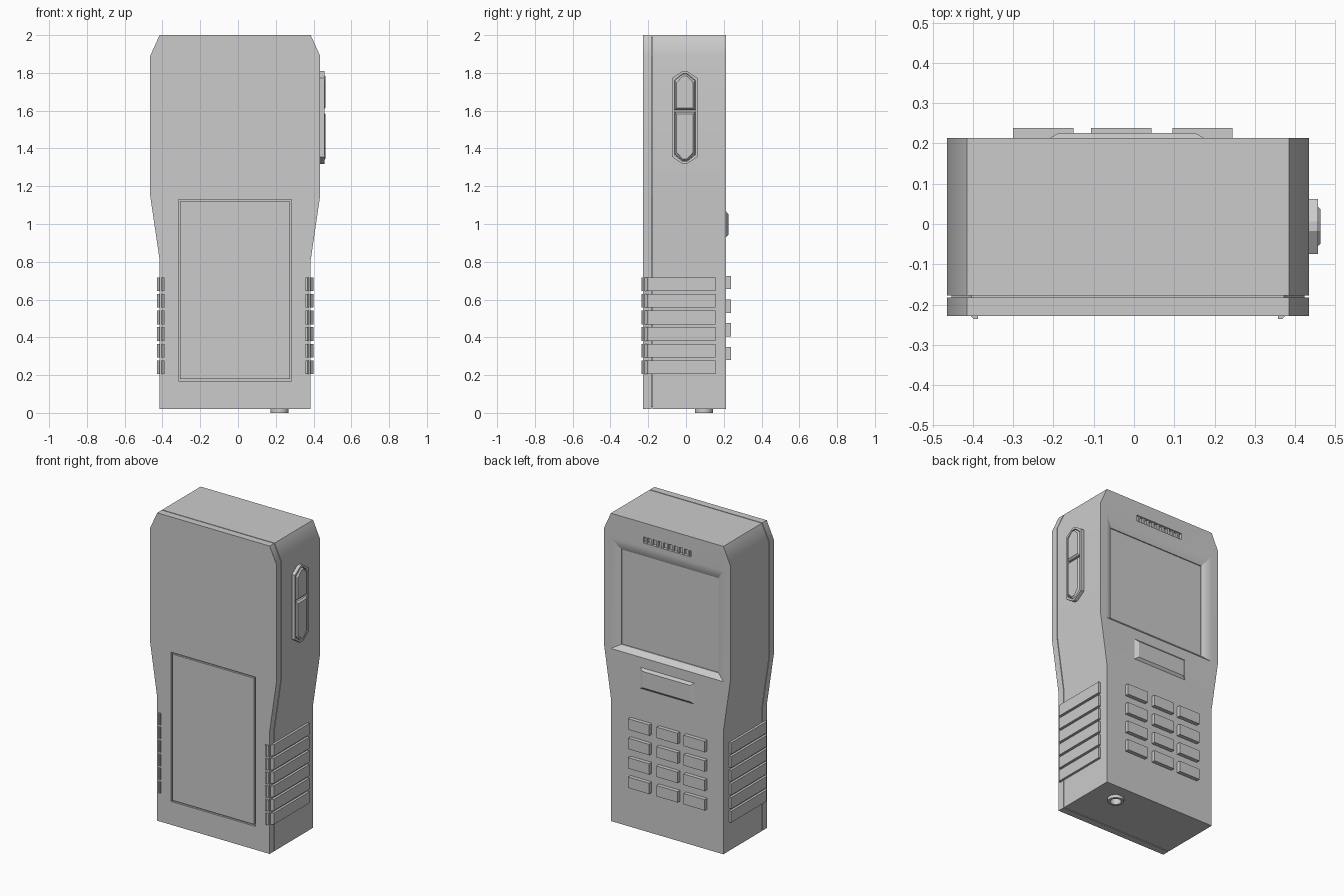
import bpy, bmesh, math

if "Cube" in bpy.data.objects:
    bpy.data.objects.remove(bpy.data.objects["Cube"])

CX = -0.015                     # centre line of the casing
BACK, FRONT = 0.213, -0.228     # keypad face and cover face


def solid(name, rings):
    """Closed solid lofted through equal-length rings of 3D points."""
    bm = bmesh.new()
    loops = [[bm.verts.new(p) for p in r] for r in rings]
    n = len(loops[0])
    for a, b in zip(loops, loops[1:]):
        for i in range(n):
            j = (i + 1) % n
            bm.faces.new((a[i], a[j], b[j], b[i]))
    bm.faces.new(loops[0])
    bm.faces.new(loops[-1])
    bmesh.ops.recalc_face_normals(bm, faces=bm.faces)
    me = bpy.data.meshes.new(name)
    bm.to_mesh(me)
    bm.free()
    ob = bpy.data.objects.new(name, me)
    bpy.context.collection.objects.link(ob)
    return ob


def rect(y, x0, x1, z0, z1):
    return [(x0, y, z0), (x1, y, z0), (x1, y, z1), (x0, y, z1)]


def box(name, x0, x1, y0, y1, z0, z1):
    return solid(name, [rect(y0, x0, x1, z0, z1), rect(y1, x0, x1, z0, z1)])


def cut(ob, cutter):
    cutter.hide_render = True
    mod = ob.modifiers.new("cut", 'BOOLEAN')
    mod.operation, mod.solver, mod.object = 'DIFFERENCE', 'EXACT', cutter
    bpy.context.view_layer.objects.active = ob
    bpy.ops.object.modifier_apply(modifier=mod.name)
    bpy.data.objects.remove(cutter)


def smooth(ob):
    bpy.ops.object.select_all(action='DESELECT')
    ob.select_set(True)
    bpy.context.view_layer.objects.active = ob
    bpy.ops.object.shade_smooth_by_angle(angle=math.radians(32))
    ob.modifiers.new("weighted", 'WEIGHTED_NORMAL').keep_sharp = True


def outline(y, inset=0.0):
    half = [(0.40, 0.02 + inset), (0.40, 0.81), (0.45, 1.15), (0.45, 1.89), (0.40, 2.0 - inset)]
    right = [(CX + x - inset, y, z) for x, z in half]
    left = [(CX - x + inset, y, z) for x, z in reversed(half)]
    return right + left


# Casing: main shell, front cover and the recessed seam between them
shell = solid("main_shell", [outline(-0.178), outline(BACK)])
cover = solid("front_cover", [outline(FRONT), outline(-0.183)])
solid("seam_core", [outline(-0.19, 0.012), outline(-0.17, 0.012)])

# Screen recess with sloping sides, and the speaker slot
outer = (CX - 0.40, CX + 0.40, 1.13, 1.84)
inner = (CX - 0.345, CX + 0.345, 1.16, 1.77)
cut(shell, solid("screen_cutter", [rect(0.25, *outer), rect(BACK, *outer),
                                   rect(BACK - 0.03, *inner), rect(BACK - 0.036, *inner)]))
cut(shell, box("slot_cutter", -0.185, 0.155, BACK - 0.02, 0.25, 1.87, 1.91))
for i in range(9):
    x = -0.165 + i * 0.0375
    box(f"speaker_slat_{i}", x - 0.006, x + 0.006, BACK - 0.022, BACK - 0.006, 1.868, 1.912)
smooth(shell)

# Battery door: flush panel inside a narrow groove
cut(cover, box("door_cutter", -0.316, 0.284, -0.3, FRONT + 0.012, 0.17, 1.13))
box("battery_door", -0.306, 0.274, FRONT, FRONT + 0.015, 0.18, 1.12)
smooth(cover)

# Navigation bar below the screen
nav = solid("navigation_bar", [rect(BACK - 0.005, -0.21, 0.175, 0.93, 1.065),
                               rect(BACK, -0.21, 0.175, 0.93, 1.065),
                               rect(0.226, -0.187, 0.152, 0.945, 1.05)])

# Keypad
for r, z in enumerate((0.28, 0.405, 0.53, 0.655)):
    for c, x in enumerate((-0.30, -0.107, 0.095)):
        box(f"key_{r}_{c}", x, x + 0.15, BACK - 0.01, 0.238, z, z + 0.07)

# Grip bars wrapping both front corners
grip = [(0.373, 0.155), (0.415, 0.155), (0.415, -0.205), (0.383, -0.236), (0.373, -0.236)]
for side, s in (("right", 1), ("left", -1)):
    for i in range(6):
        z = 0.205 + i * 0.088
        solid(f"grip_{side}_{i}", [[(CX + s * x, y, h) for x, y in grip] for h in (z, z + 0.073)])


# Side rocker: elongated hexagonal frame with two bevelled buttons
def hexa(x, w, z0, z1, tip):
    c = -0.006
    return [(x, c - w, z0 + tip), (x, c - 0.012, z0), (x, c + 0.012, z0), (x, c + w, z0 + tip),
            (x, c + w, z1 - tip), (x, c + 0.012, z1), (x, c - 0.012, z1), (x, c - w, z1 - tip)]


plate = solid("rocker_frame", [hexa(0.425, 0.068, 1.318, 1.81, 0.038),
                               hexa(0.457, 0.068, 1.318, 1.81, 0.038)])
cut(plate, solid("rocker_cutter", [hexa(0.440, 0.055, 1.332, 1.796, 0.034),
                                   hexa(0.48, 0.055, 1.332, 1.796, 0.034)]))


def button(name, z_flat, z_tip, d):
    def ring(x, i):
        w, f, t = 0.053 - i, z_flat + d * i, z_tip - d * i
        s = t - d * 0.034
        return [(x, -0.006 + y, z) for y, z in
                ((-w, f), (w, f), (w, s), (0.012, t), (-0.012, t), (-w, s))]
    solid(name, [ring(0.43, 0), ring(0.452, 0), ring(0.463, 0.01)])


button("upper_button", 1.604, 1.793, 1)
button("lower_button", 1.592, 1.335, -1)

# Charging socket under the base
def circle(r, z):
    return [(0.22 + r * math.cos(a * math.pi / 12), 0.095 + r * math.sin(a * math.pi / 12), z)
            for a in range(24)]


socket = solid("socket_ring", [circle(0.048, 0.0), circle(0.048, 0.03)])
hole = [circle(0.033, -0.02), circle(0.033, 0.07)]
cut(socket, solid("socket_cutter", hole))
cut(shell, solid("socket_hole_cutter", hole))
smooth(socket)
